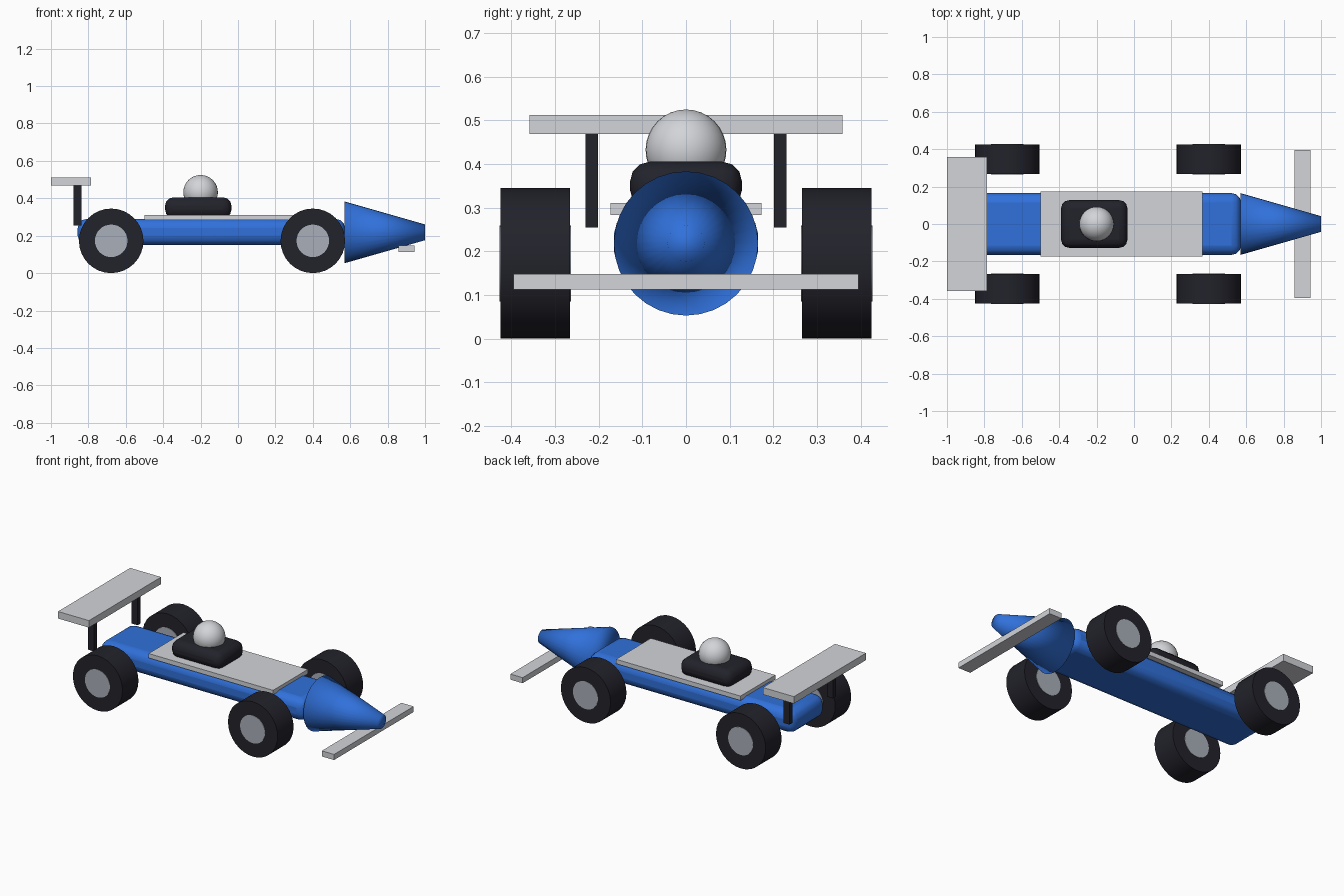
import bpy
import math

cube = bpy.data.objects.get("Cube")
if cube:
    bpy.data.objects.remove(cube, do_unlink=True)


def material(name, rgb):
    m = bpy.data.materials.new(name)
    m.use_nodes = True
    m.diffuse_color = (*rgb, 1)
    m.node_tree.nodes["Principled BSDF"].inputs["Base Color"].default_value = (*rgb, 1)
    return m


BLUE = material("racing blue", (0.03, 0.165, 0.71))
SILVER = material("light silver", (0.65, 0.66, 0.69))
BLACK = material("black rubber", (0.016, 0.016, 0.024))
GREY = material("hub grey", (0.40, 0.43, 0.49))


def finish(name, mat, angle=None):
    ob = bpy.context.object
    ob.name = ob.data.name = name
    ob.data.materials.append(mat)
    if angle:
        bpy.ops.object.shade_smooth_by_angle(angle=math.radians(angle))
    return ob


def box(name, mat, xs, ys, zs, bevel=0):
    """Box spanning the given ranges, with optional rounded edges."""
    spans = (xs, ys, zs)
    bpy.ops.mesh.primitive_cube_add(size=1, location=[sum(s) / 2 for s in spans])
    bpy.context.object.scale = [s[1] - s[0] for s in spans]
    bpy.ops.object.transform_apply(location=False, rotation=False, scale=True)
    ob = finish(name, mat, 35 if bevel else None)
    if bevel:
        mod = ob.modifiers.new("rounded edges", "BEVEL")
        mod.width = bevel
        mod.segments = 3
    return ob


def disc(name, mat, radius, width, location):
    """Cylinder lying along y."""
    bpy.ops.mesh.primitive_cylinder_add(
        vertices=32, radius=radius, depth=width, location=location,
        rotation=(math.pi / 2, 0, 0))
    return finish(name, mat, 35)


# Body, deck and cockpit
box("body", BLUE, (-0.857, 0.572), (-0.165, 0.165), (0.15, 0.29), 0.05)
box("deck", SILVER, (-0.5, 0.365), (-0.173, 0.173), (0.283, 0.311))
box("cockpit", BLACK, (-0.39, -0.035), (-0.128, 0.128), (0.295, 0.405), 0.045)

# Driver's helmet
bpy.ops.mesh.primitive_uv_sphere_add(
    segments=32, ring_count=16, radius=0.0925, location=(-0.2, 0, 0.432))
finish("helmet", SILVER, 60)

# Nose cone, softly shaded all over
bpy.ops.mesh.primitive_cone_add(
    vertices=32, radius1=0.165, radius2=0.042, depth=0.43,
    location=(0.785, 0, 0.218), rotation=(0, math.pi / 2, 0))
finish("nose_cone", BLUE)
bpy.ops.object.shade_smooth()

# Wings
box("front_wing", SILVER, (0.859, 0.944), (-0.395, 0.395), (0.113, 0.148))
box("rear_wing", SILVER, (-1, -0.785), (-0.358, 0.358), (0.468, 0.512))

# Wing struts and wheels on both sides
for side, s in (("left", 1), ("right", -1)):
    # Left is +y here because the car drives towards +x
    ys = sorted((s * 0.201, s * 0.23))
    box(f"wing_strut_{side}", BLACK, (-0.88, -0.838), ys, (0.255, 0.47))
    for end, x in (("front", 0.4), ("rear", -0.678)):
        centre = (x, s * 0.345, 0.1725)
        disc(f"{end}_tire_{side}", BLACK, 0.1725, 0.158, centre)
        disc(f"{end}_hub_{side}", GREY, 0.087, 0.163, centre)
